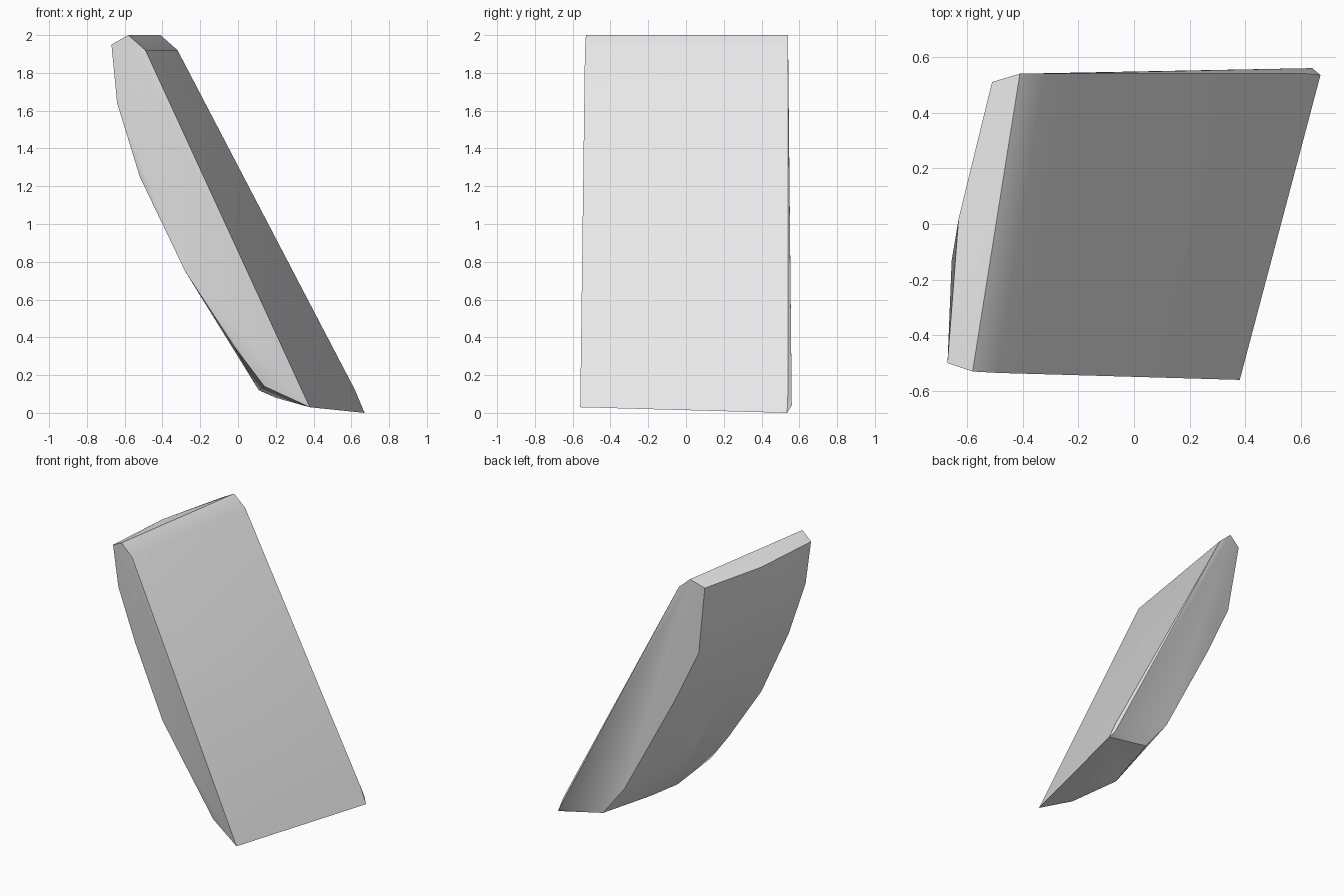
import bpy, bmesh, math

cube = bpy.data.objects.get("Cube")
if cube:
    bpy.data.objects.remove(cube, do_unlink=True)

# Plain stone colour
stone = bpy.data.materials.new("pale_grey_stone")
colour = (0.8, 0.8, 0.8, 1)
stone.use_nodes = True
stone.diffuse_color = colour
stone.node_tree.nodes["Principled BSDF"].inputs["Base Color"].default_value = colour

# Flat sloping face with its chamfered top and bottom edges
flat_face = [(-.58, -.53, 2), (-.41, .54, 2), (-.49, -.535, 1.92), (-.32, .54, 1.92),
             (.38, -.56, .03), (.62, .54, .12), (.67, .535, 0), (.64, .56, .04)]

# Curved rim along the front side, from top to bottom
front_rim = [(-.67, -.5, 1.95), (-.64, -.48, 1.64), (-.52, -.455, 1.25),
             (-.28, -.48, .75), (-.02, -.47, .35), (.14, -.49, .14)]

# Bulging middle of the curved face
middle = [(-.63, .02, 1.95), (-.655, -.13, 1.83), (-.57, 0, 1.55), (-.38, 0, 1.04),
          (-.12, 0, .55), (.11, -.06, .12), (.2, .12, .08)]

# Curved rim along the back side, from top to bottom
back_rim = [(-.51, .51, 1.95), (-.44, .48, 1.44), (-.25, .49, 1.04),
            (.14, .515, .3), (.32, .51, .07)]

# Wrap the outlines in one convex shard
bm = bmesh.new()
for point in flat_face + front_rim + middle + back_rim:
    bm.verts.new(point)
hull = bmesh.ops.convex_hull(bm, input=bm.verts)
loose = {g for g in hull["geom_interior"] + hull["geom_unused"]
         if isinstance(g, bmesh.types.BMVert)}
bmesh.ops.delete(bm, geom=list(loose), context="VERTS")
bmesh.ops.dissolve_limit(bm, angle_limit=math.radians(2), verts=bm.verts, edges=bm.edges)
bmesh.ops.recalc_face_normals(bm, faces=bm.faces)

mesh = bpy.data.meshes.new("stone_shard")
bm.to_mesh(mesh)
bm.free()
mesh.materials.append(stone)
shard = bpy.data.objects.new("stone_shard", mesh)
bpy.context.collection.objects.link(shard)

# Smooth the shallow bends, keep the creases sharp
bpy.ops.object.select_all(action="DESELECT")
shard.select_set(True)
bpy.context.view_layer.objects.active = shard
bpy.ops.object.shade_smooth_by_angle(angle=math.radians(32))
